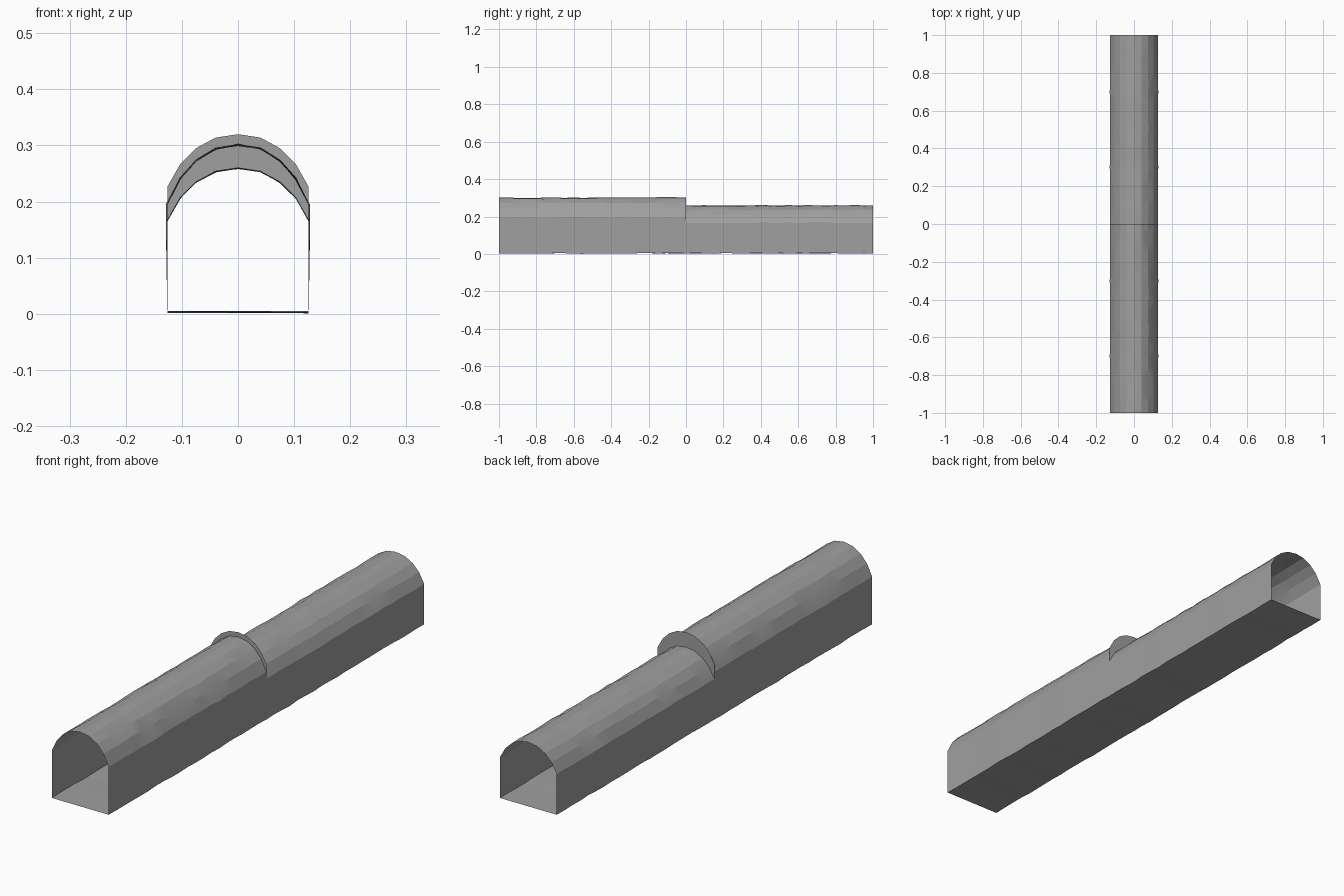
import bpy, bmesh, math, random

random.seed(4)
cube = bpy.data.objects.get("Cube")
if cube:
    bpy.data.objects.remove(cube, do_unlink=True)

stone = bpy.data.materials.new("grey_stone")
stone.use_nodes = True
GREY = (0.35, 0.35, 0.35, 1)
stone.diffuse_color = GREY
stone.node_tree.nodes["Principled BSDF"].inputs["Base Color"].default_value = GREY

HALF, FLOOR, STEPS = 0.126, 0.003, 20
QUARTER = [(0, 0), (0.04, 0.006), (0.075, 0.025), (0.103, 0.053), (HALF, 0.094)]


def arch(top, rise=1.0):
    """Vault points from the left spring, over the crown, to the right spring."""
    right = [(x, top - drop * rise) for x, drop in QUARTER]
    return [(-x, z) for x, z in reversed(right[1:])] + right


def make_object(name, bm):
    mesh = bpy.data.meshes.new(name)
    bm.to_mesh(mesh)
    bm.free()
    mesh.materials.append(stone)
    obj = bpy.data.objects.new(name, mesh)
    bpy.context.collection.objects.link(obj)
    bpy.ops.object.select_all(action='DESELECT')
    obj.select_set(True)
    bpy.context.view_layer.objects.active = obj
    bpy.ops.object.shade_smooth_by_angle(angle=math.radians(13))
    return obj


def bulge(y):
    """Local swelling of the walls, two per tunnel section."""
    return sum(math.exp(-((abs(y) - c) / 0.035) ** 2) for c in (0.31, 0.69))


def tunnel(name, y0, y1, top, rise):
    """Open-ended rough tube: two walls, a vault and a floor."""
    section = [(-HALF, FLOOR)] + arch(top, rise) + [(HALF, FLOOR)]
    spring = section[1][1]
    bm = bmesh.new()
    rings = []
    for i in range(STEPS + 1):
        y = y0 + (y1 - y0) * i / STEPS
        rough = 0 if i in (0, STEPS) else 0.0022
        ring = []
        for x, z in section:
            dz = random.uniform(-1, 1) * rough
            dx = 0
            if abs(x) == HALF and z > FLOOR:
                dx = math.copysign(0.003 * bulge(y), x)
            elif z > spring:
                dx = random.uniform(-0.5, 0.5) * rough
            ring.append(bm.verts.new((x + dx, y, z + dz)))
        rings.append(ring)
    count = len(section)
    for a, b in zip(rings, rings[1:]):
        for k in range(count):
            n = (k + 1) % count
            bm.faces.new((a[k], a[n], b[n], b[k]))
    bmesh.ops.recalc_face_normals(bm, faces=bm.faces)
    return make_object(name, bm)


# Taller front section and lower rear section
tunnel("front_tunnel", -1, 0, 0.301, 1.13)
tunnel("rear_tunnel", 0, 1, 0.26, 1.0)

# Crescent collar closing the step between the two sections
bm = bmesh.new()
outer = [bm.verts.new((x, 0, z)) for x, z in arch(0.32)]
inner = [bm.verts.new((x, 0, z)) for x, z in arch(0.26)]
for k in range(len(outer) - 1):
    bm.faces.new((outer[k], inner[k], inner[k + 1], outer[k + 1]))
make_object("joint_collar", bm)
